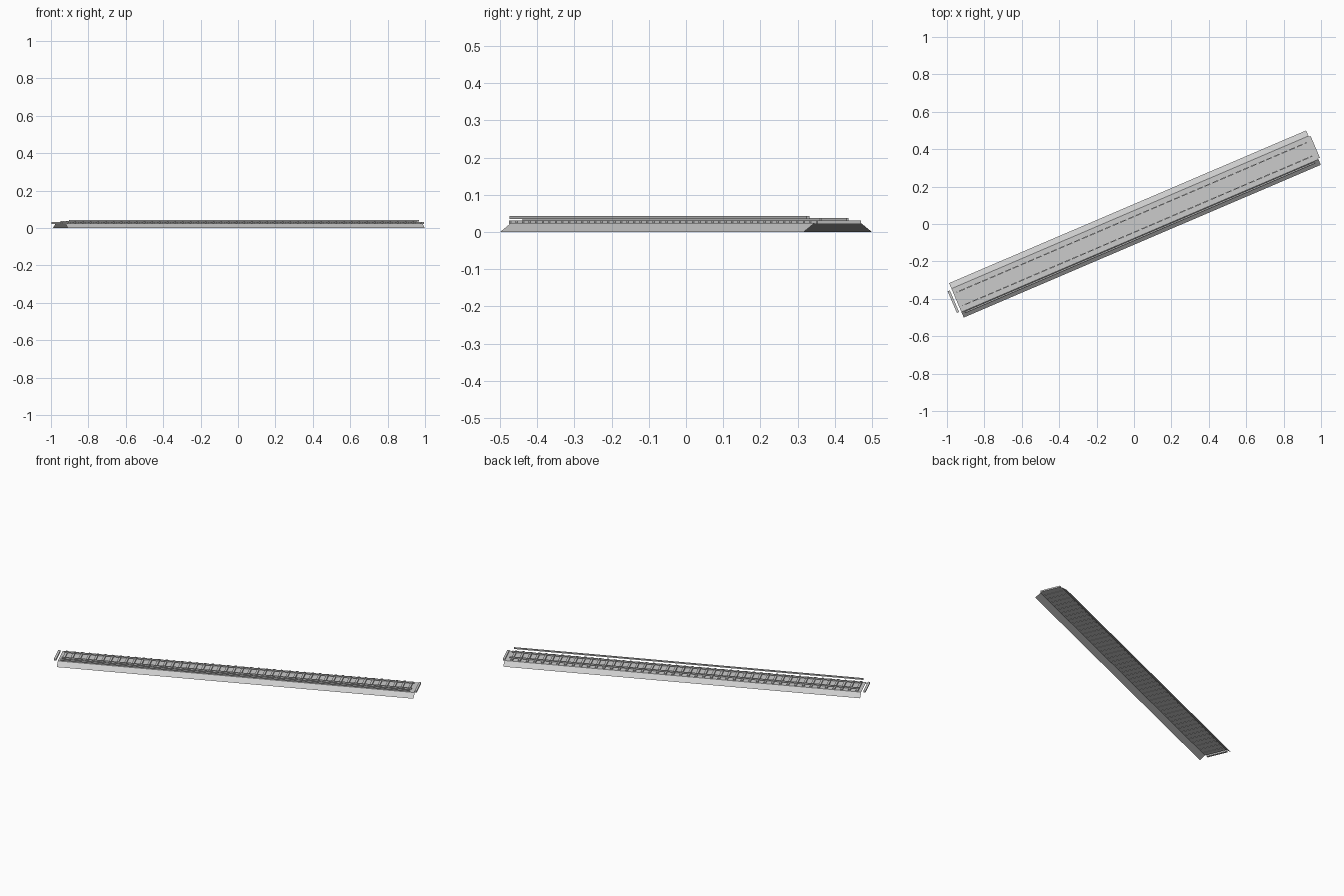
import bpy, bmesh, math
from mathutils import Matrix

if "Cube" in bpy.data.objects:
    bpy.data.objects.remove(bpy.data.objects["Cube"])

# Track is laid out along local X, then turned in plan
TURN = Matrix.Translation((0.005, 0.0, 0)) @ Matrix.Rotation(math.radians(23.15), 4, 'Z')


def finish(name, bm):
    me = bpy.data.meshes.new(name)
    bm.to_mesh(me)
    bm.free()
    ob = bpy.data.objects.new(name, me)
    bpy.context.collection.objects.link(ob)
    ob.matrix_world = TURN
    return ob


def add_box(bm, x0, x1, y0, y1, z0, z1):
    m = Matrix.Translation(((x0 + x1) / 2, (y0 + y1) / 2, (z0 + z1) / 2)) \
        @ Matrix.Diagonal((x1 - x0, y1 - y0, z1 - z0, 1))
    bmesh.ops.create_cube(bm, size=1, matrix=m)


# Ballast bed: open-bottomed, open-ended sheet with sloping shoulders
bm = bmesh.new()
L = 1.038
profile = [(-0.1, 0), (-0.068, 0.024), (0.068, 0.024), (0.1, 0)]
rows = [[bm.verts.new((x, y, z)) for y, z in profile] for x in (-L, L)]
for i in range(3):
    bm.faces.new((rows[0][i], rows[1][i], rows[1][i + 1], rows[0][i + 1]))
finish("ballast_bed", bm)

# Sleepers, the first and last overhang the bed ends
bm = bmesh.new()
COUNT, FIRST, LAST, HALF = 48, -1.056, 1.042, 0.0065
for i in range(COUNT):
    x = FIRST + (LAST - FIRST) * i / (COUNT - 1)
    add_box(bm, x - HALF, x + HALF, -0.063, 0.063, 0.022, 0.031)
finish("sleepers", bm)

# Running rails
for name, y in (("left_rail", 0.039), ("right_rail", -0.039)):
    bm = bmesh.new()
    add_box(bm, -1.02, 1.015, y - 0.003, y + 0.003, 0.030, 0.038)
    finish(name, bm)

# Raised conductor rail beside the track
bm = bmesh.new()
add_box(bm, -1.02, 1.013, -0.080, -0.072, 0.035, 0.043)
finish("conductor_rail", bm)
